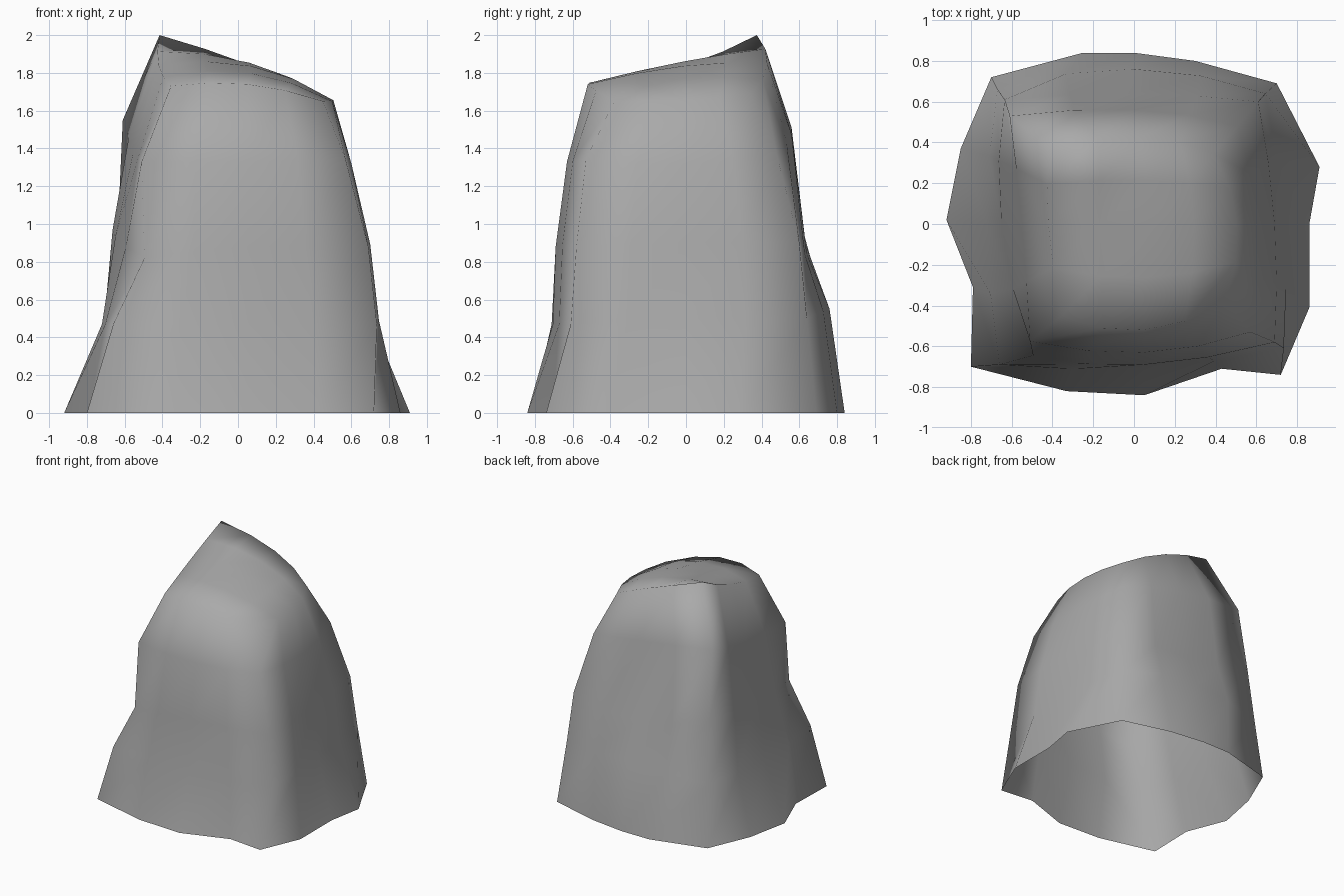
import bpy, bmesh
from mathutils import Vector

if "Cube" in bpy.data.objects:
    bpy.data.objects.remove(bpy.data.objects["Cube"])

# Ragged ground outline, counter-clockwise from the front left corner, four edges per side
base = [(-.80, -.70), (-.33, -.82), (.05, -.84), (.43, -.71), (.72, -.74), (.86, -.41), (.86, 0), (.91, .28),
        (.70, .69), (.30, .80), (0, .84), (-.25, .84), (-.70, .72), (-.85, .37), (-.92, .02), (-.79, -.31)]

# Upper rings: corner, side middle, corner ... from the front left; heights alongside
rings = [
    ([(-.66, -.69), (.05, -.705), (.735, -.61), (.735, 0), (.645, .64), (0, .76), (-.67, .66), (-.72, 0)],
     [.47, .47, .47, .5, .5, .55, .5, .47]),
    ([(-.495, -.645), (.05, -.69), (.69, -.58), (.69, 0), (.61, .60), (0, .64), (-.635, .61), (-.65, 0)],
     [.82, .88, .88, .9, .9, .84, 1.0, .93]),
    ([(-.51, -.575), (.05, -.63), (.57, -.53), (.60, 0), (.51, .48), (0, .56), (-.61, .53), (-.55, 0)],
     [1.33, 1.33, 1.34, 1.32, 1.37, 1.47, 1.55, 1.40]),
    ([(-.355, -.45), (.05, -.52), (.45, -.38), (.505, 0), (.39, .345), (.04, .43), (-.415, .375), (-.42, 0)],
     [1.73, 1.74, 1.65, 1.655, 1.685, 1.85, 2.0, 1.84]),
]


def fill_ring(points, heights):
    """Turn 8 control points into 16 with a curve along each side."""
    p = [Vector((x, y, z)) for (x, y), z in zip(points, heights)]
    out = []
    for s in range(4):
        a, m, b = p[2 * s], p[2 * s + 1], p[(2 * s + 2) % 8]
        out += [a, a * .375 + m * .75 - b * .125, m, b * .375 + m * .75 - a * .125]
    return out


bm = bmesh.new()
loops = [[bm.verts.new((x, y, 0)) for x, y in base]]
loops += [[bm.verts.new(c) for c in fill_ring(*r)] for r in rings]

# Rock walls, open underneath
for low, high in zip(loops, loops[1:]):
    for i in range(16):
        j = (i + 1) % 16
        bm.faces.new((low[i], low[j], high[j], high[i]))

# Sloping cap, a grid blended from the four top edges
top = loops[-1]
front, right = top[0:5], top[4:9]
back, left = top[8:13][::-1], (top[12:] + top[:1])[::-1]
grid = {}
for i in range(5):
    for j in range(5):
        if j == 0:
            grid[i, j] = front[i]
        elif j == 4:
            grid[i, j] = back[i]
        elif i == 0:
            grid[i, j] = left[j]
        elif i == 4:
            grid[i, j] = right[j]
        else:
            u, v = i / 4, j / 4
            c = front[i].co.lerp(back[i].co, v) + left[j].co.lerp(right[j].co, u)
            c -= front[0].co.lerp(front[4].co, u).lerp(back[0].co.lerp(back[4].co, u), v)
            c.z += .06 * 16 * u * v * (1 - u) * (1 - v)
            grid[i, j] = bm.verts.new(c)
for i in range(4):
    for j in range(4):
        bm.faces.new((grid[i, j], grid[i + 1, j], grid[i + 1, j + 1], grid[i, j + 1]))

for f in bm.faces:
    f.smooth = True
mesh = bpy.data.meshes.new("rock")
bm.to_mesh(mesh)
bm.free()

# Plain grey stone
stone = bpy.data.materials.new("stone grey")
stone.diffuse_color = (.4, .4, .4, 1)
stone.use_nodes = True
stone.node_tree.nodes["Principled BSDF"].inputs["Base Color"].default_value = stone.diffuse_color
mesh.materials.append(stone)
bpy.context.collection.objects.link(bpy.data.objects.new("rock", mesh))
